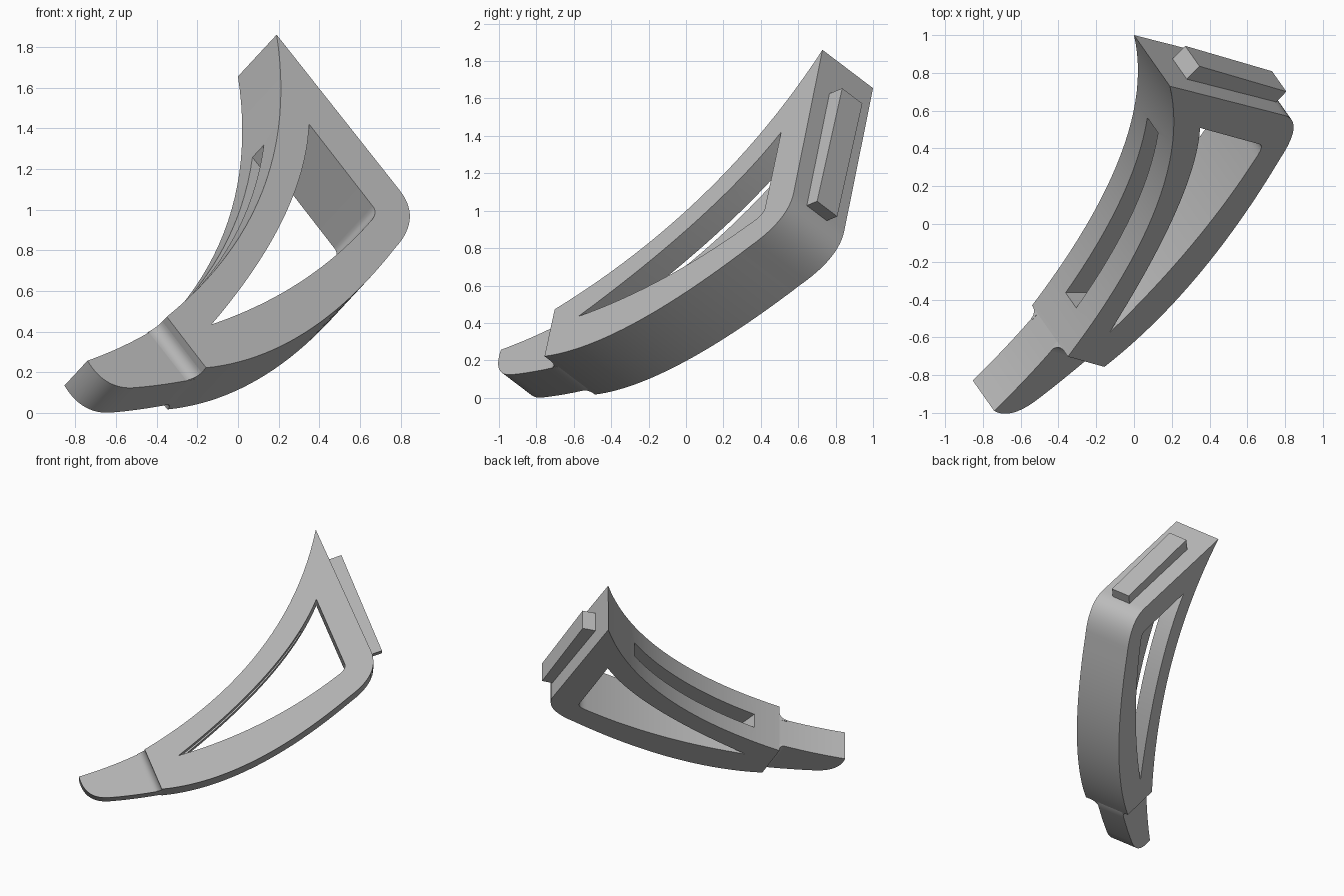
import bpy
import bmesh
from math import cos, sin, pi
from mathutils import Vector

cube = bpy.data.objects.get("Cube")
if cube:
    bpy.data.objects.remove(cube, do_unlink=True)

# One plain grey for the whole bracket
grey = bpy.data.materials.new("plain_grey")
grey.use_nodes = True
grey.diffuse_color = (0.5, 0.5, 0.5, 1)
grey.node_tree.nodes["Principled BSDF"].inputs["Base Color"].default_value = (0.5, 0.5, 0.5, 1)

# The bracket is a flat plate tilted in space: NORMAL points out of its front face
NORMAL = Vector((0.489, -0.695, 0.527)).normalized()
PLANE = 0.566
THICK = 0.389


def place(x, z, depth):
    """Put a point of the front elevation on the tilted plate, at a depth behind its face."""
    y = (PLANE - NORMAL.x * x - NORMAL.z * z) / NORMAL.y
    return Vector((x, y, z)) - NORMAL * depth


def arc(start, mid, end, steps=16):
    """Smooth arc through three points, without its last point."""
    a, m, b = Vector(start), Vector(mid), Vector(end)
    c = m * 2 - (a + b) / 2
    ts = [i / steps for i in range(steps)]
    return [tuple(a * (1 - t) ** 2 + c * 2 * t * (1 - t) + b * t * t) for t in ts]


def loft(name, ring_a, ring_b):
    """Solid between two matching rings of points."""
    bm = bmesh.new()
    a = [bm.verts.new(p) for p in ring_a]
    b = [bm.verts.new(p) for p in ring_b]
    bm.faces.new(a)
    bm.faces.new(b[::-1])
    for i in range(len(a)):
        j = (i + 1) % len(a)
        bm.faces.new((a[j], a[i], b[i], b[j]))
    bmesh.ops.recalc_face_normals(bm, faces=bm.faces)
    mesh = bpy.data.meshes.new(name)
    bm.to_mesh(mesh)
    bm.free()
    mesh.materials.append(grey)
    obj = bpy.data.objects.new(name, mesh)
    bpy.context.collection.objects.link(obj)
    return obj


def prism(name, outline, near, far):
    return loft(name, [place(x, z, near) for x, z in outline],
                [place(x, z, far) for x, z in outline])


def cut(target, cutter):
    mod = target.modifiers.new(cutter.name, 'BOOLEAN')
    mod.operation = 'DIFFERENCE'
    mod.solver = 'EXACT'
    mod.object = cutter
    bpy.context.view_layer.update()
    result = target.evaluated_get(bpy.context.evaluated_depsgraph_get())
    mesh = bpy.data.meshes.new_from_object(result)
    target.modifiers.clear()
    target.data = mesh
    bpy.data.objects.remove(cutter, do_unlink=True)


# Main plate: concave upper edge, bowed lower edge, rounded corner, straight back edge
step_top, step_low = (-0.35, 0.473), (-0.157, 0.222)
peak = (0.19, 1.86)
outline = (arc(peak, (0.12, 1.09), step_top, 24) + [step_top]
           + arc(step_low, (0.33, 0.395), (0.772, 0.81), 24)
           + arc((0.772, 0.81), (0.845, 0.955), (0.792, 1.099), 12) + [(0.792, 1.099)])
plate = prism("bracket_plate", outline, 0, THICK)

# Three-sided window through the plate
hole_low = (-0.13, 0.435)
window = (arc((0.35, 1.42), (0.22, 0.95), hole_low, 20)
          + arc(hole_low, (0.30, 0.64), (0.645, 0.935), 20)
          + arc((0.645, 0.935), (0.674, 0.98), (0.66, 1.02), 6) + [(0.66, 1.02)])
cut(plate, prism("window_cutter", window, -0.1, THICK + 0.1))

# Narrow slot from the upper edge into the window
slot = [(0.05, 1.58), (0.36, 1.19), (0.30, 0.85), (-0.11, 0.46), (-0.33, 0.66)]
cut(plate, prism("slot_cutter", slot, 0.145, 0.26))

# Thinner tongue at the low end
tip, heel = (-0.689, 0.312), (-0.45, 0.18)
NEAR, FAR = 0.105, 0.337
tongue = (arc(step_top, (-0.51, 0.386), tip, 10)
          + arc(tip, (-0.585, 0.205), heel, 14)
          + arc(heel, (-0.31, 0.196), step_low, 6)
          + [step_low, (-0.12, 0.25), (-0.30, 0.46)])
parts = [plate, prism("tongue", tongue, NEAR, FAR)]

# Concave fillets where the tongue meets the plate, front and rear
for name, face, side, r in (("front_fillet", NEAR, -1, 0.06), ("rear_fillet", FAR, 1, 0.045)):
    turns = [i * pi / 16 for i in range(9)]
    profile = [(r - r * cos(t), face + side * (r - r * sin(t))) for t in turns]
    profile += [(r, face - side * 0.01), (-0.01, face - side * 0.01), (-0.01, face + side * r)]
    rings = []
    for (x, z), (dx, dz) in ((step_top, (-0.65, -0.31)), (step_low, (-0.78, -0.1))):
        rings.append([place(x + dx * d, z + dz * d, w) for d, w in profile])
    parts.append(loft(name, *rings))

# Raised block on the straight back edge
block = [(0.31, 1.673), (0.398, 1.71), (0.858, 1.106), (0.77, 1.069)]
parts.append(prism("back_block", block, 0.105, 0.26))

# Smooth curves, sharp corners
bpy.ops.object.select_all(action='DESELECT')
for part in parts:
    part.select_set(True)
bpy.context.view_layer.objects.active = plate
bpy.ops.object.shade_smooth_by_angle(angle=pi / 6)
